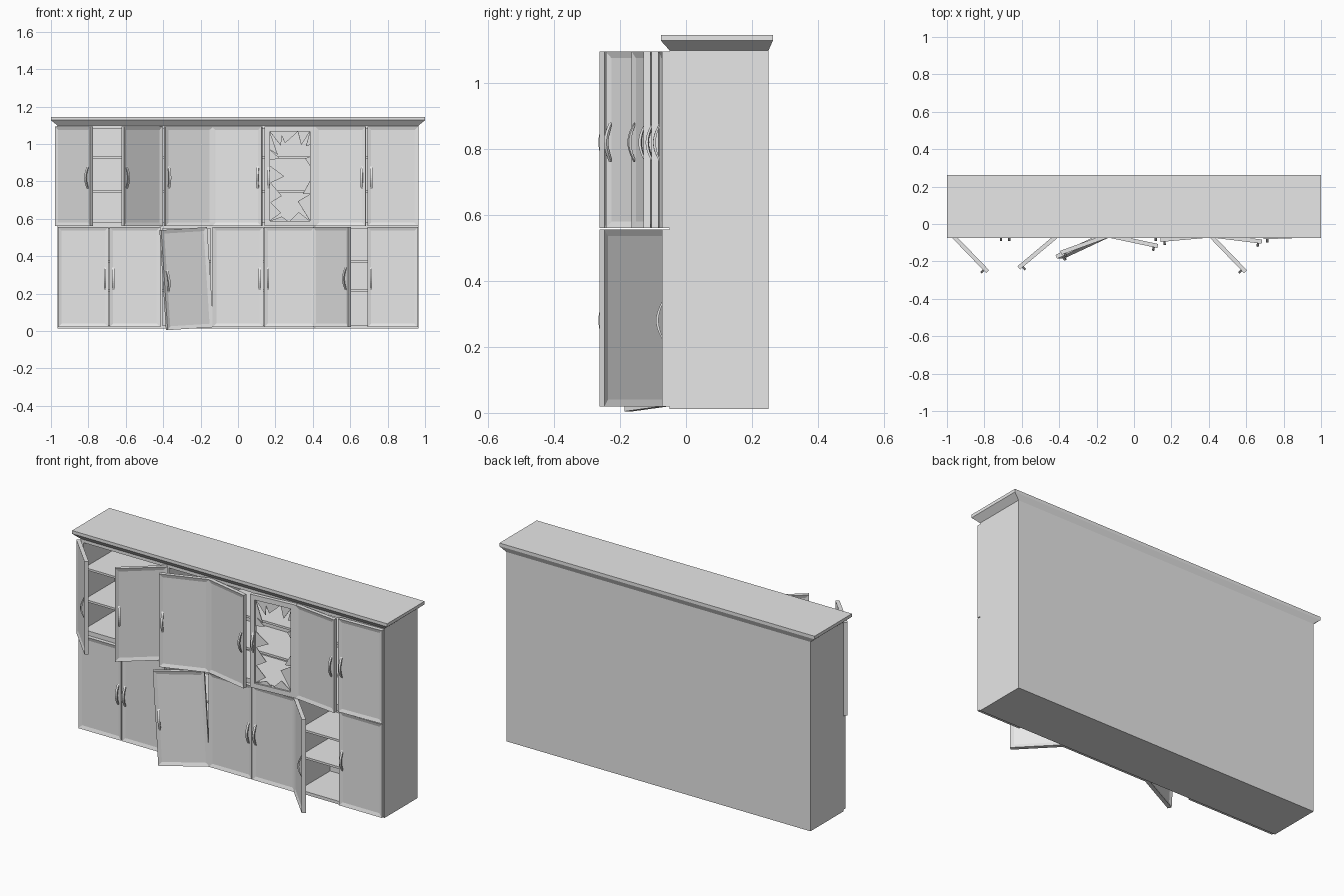
import bpy, bmesh, math
from mathutils import Matrix, Vector

cube = bpy.data.objects.get("Cube")
if cube:
    bpy.data.objects.remove(cube, do_unlink=True)

grey = bpy.data.materials.new("plain_grey")
grey.use_nodes = True
grey.diffuse_color = (0.8, 0.8, 0.8, 1)
grey.node_tree.nodes["Principled BSDF"].inputs["Base Color"].default_value = (0.8, 0.8, 0.8, 1)


def finish(bm, name, matrix=Matrix()):
    bmesh.ops.recalc_face_normals(bm, faces=bm.faces)
    mesh = bpy.data.meshes.new(name)
    bm.to_mesh(mesh)
    bm.free()
    mesh.materials.append(grey)
    obj = bpy.data.objects.new(name, mesh)
    obj.matrix_world = matrix
    bpy.context.collection.objects.link(obj)
    return obj


def add_box(bm, lo, hi):
    lo, hi = Vector(lo), Vector(hi)
    size = hi - lo
    m = Matrix.Translation((lo + hi) / 2) @ Matrix.Diagonal((*size, 1))
    bmesh.ops.create_cube(bm, size=1, matrix=m)


def box(name, lo, hi):
    bm = bmesh.new()
    add_box(bm, lo, hi)
    return finish(bm, name)


def prism(bm, points, offset):
    """Extrude a flat outline along an offset."""
    face = bm.faces.new([bm.verts.new(p) for p in points])
    ext = bmesh.ops.extrude_face_region(bm, geom=[face], use_keep_orig=True)
    verts = [g for g in ext["geom"] if isinstance(g, bmesh.types.BMVert)]
    bmesh.ops.translate(bm, verts=verts, vec=offset)


# Main sizes
X, FRONT, BACK = 0.965, -0.05, 0.25
BASE, TOP = 0.012, 1.1
PITCH = 2 * X / 7
WALL = 0.02
col = [-X + PITCH * i for i in range(8)]

# Carcass
box("back_panel", (-X, BACK - WALL, BASE), (X, BACK, TOP))
inner_back = BACK - WALL
box("left_side", (X - WALL, FRONT, BASE), (X, inner_back, TOP))
box("right_side", (-X, FRONT, BASE), (-X + WALL, inner_back, TOP))
for name, z0, z1 in (("floor_board", BASE, 0.03), ("middle_board", 0.548, 0.582),
                     ("top_board", 1.08, TOP)):
    box(name, (-X + WALL, FRONT, z0), (X - WALL, inner_back, z1))
for i in (2, 3, 5):
    box("divider", (col[i] - WALL / 2, FRONT, 0.03), (col[i] + WALL / 2, inner_back, 1.08))
for z in (0.21, 0.365, 0.74, 0.922):
    box("shelf", (-X + WALL, FRONT + 0.01, z), (X - WALL, inner_back, z + 0.012))

# Cornice: flared underside with a flat slab on top
bm = bmesh.new()
rings = []
for hx, y0, y1, z in ((X, FRONT, BACK, 1.098), (1, -0.076, 0.263, 1.127),
                      (1, -0.076, 0.263, 1.145)):
    rings.append([bm.verts.new((x, y, z)) for x, y in
                  ((-hx, y0), (hx, y0), (hx, y1), (-hx, y1))])
for a, b in zip(rings, rings[1:]):
    for i in range(4):
        j = (i + 1) % 4
        bm.faces.new((a[i], a[j], b[j], b[i]))
bm.faces.new(rings[0])
bm.faces.new(rings[-1])
finish(bm, "cornice")

# Doors
THICK, RAIL, RECESS = 0.022, 0.028, 0.006
WIDTH = PITCH - 0.004


def door(name, hinge_x, side, z0, z1, swing, tilt=0, glazed=False):
    """side is +1 when the door reaches to +x from its hinge."""
    m = (Matrix.Translation((hinge_x, FRONT, z0))
         @ Matrix.Rotation(math.radians(tilt), 4, 'Y')
         @ Matrix.Rotation(math.radians(-side * swing), 4, 'Z'))
    h = z1 - z0
    x0, x1 = sorted((side * 0.002, side * (WIDTH + 0.002)))
    bm = bmesh.new()
    if glazed:
        add_box(bm, (x0, -THICK, 0), (x0 + RAIL, 0, h))
        add_box(bm, (x1 - RAIL, -THICK, 0), (x1, 0, h))
        add_box(bm, (x0 + RAIL, -THICK, 0), (x1 - RAIL, 0, RAIL))
        add_box(bm, (x0 + RAIL, -THICK, h - RAIL), (x1 - RAIL, 0, h))
    else:
        add_box(bm, (x0, -THICK, 0), (x1, 0, h))
        bm.normal_update()
        panels = [f for f in bm.faces if abs(f.normal.y) > 0.9]
        bmesh.ops.inset_individual(bm, faces=panels, thickness=RAIL)
        for f in panels:
            shift = Vector((0, RECESS if f.normal.y < 0 else -RECESS, 0))
            bmesh.ops.translate(bm, verts=f.verts[:], vec=shift)
    finish(bm, name, m)

    # Bowed handle near the free edge
    hx = side * (WIDTH - 0.018)
    mid = h / 2 - 0.008
    steps = 10
    outline = []
    for bow, order in ((0.02, range(steps + 1)), (0.012, range(steps, -1, -1))):
        for i in order:
            t = i / steps
            half = 0.06 if bow > 0.015 else 0.05
            outline.append((hx - 0.006, -THICK + 0.001 - bow * math.sin(math.pi * t),
                            mid + half * (2 * t - 1)))
    bm = bmesh.new()
    prism(bm, outline, (0.012, 0, 0))
    finish(bm, name + "_handle", m)
    return m, x0 + RAIL, x1 - RAIL, RAIL, h - RAIL


sides = (1, -1, -1, 1, -1, 1, -1)
upper_swing = (46, 40, 20, 12, 5, 7, 2)
lower_swing = (0, 0, 25, 0, 0, 46, 0)
for i, side in enumerate(sides):
    hinge = col[i] if side > 0 else col[i + 1]
    opening = door("upper_door", hinge, side, 0.56, 1.094, upper_swing[i], glazed=(i == 4))
    if i == 4:
        glass_opening = opening
    door("lower_door", hinge, side, 0.02, 0.556, lower_swing[i], tilt=-3.7 if i == 2 else 0)

# Broken glass: jagged shards left around the glazed door's frame
m, gx0, gx1, gz0, gz1 = glass_opening
shards = (
    ((0, 1), (0, .8), (.2, .74)), ((0, 1), (.3, 1), (.28, .84)),
    ((.25, 1), (.7, 1), (.38, .87)), ((.7, 1), (1, 1), (.78, .85)),
    ((1, 1), (1, .85), (.9, .84)), ((0, .8), (0, .68), (.25, .7)),
    ((0, .62), (0, .42), (.36, .5)), ((0, .44), (0, .2), (.3, .28)),
    ((0, .22), (0, 0), (.28, .09)), ((0, 0), (.45, 0), (.3, .05)),
    ((.5, 0), (1, 0), (.72, .1)), ((1, 0), (1, .3), (.7, .22)),
    ((1, .3), (1, .45), (.82, .3)), ((1, .62), (1, .72), (.88, .7)),
)
bm = bmesh.new()
for tri in shards:
    pts = [(gx0 + (gx1 - gx0) * u, -THICK / 2 - 0.002, gz0 + (gz1 - gz0) * v) for u, v in tri]
    prism(bm, pts, (0, 0.004, 0))
finish(bm, "glass_shards", m)
